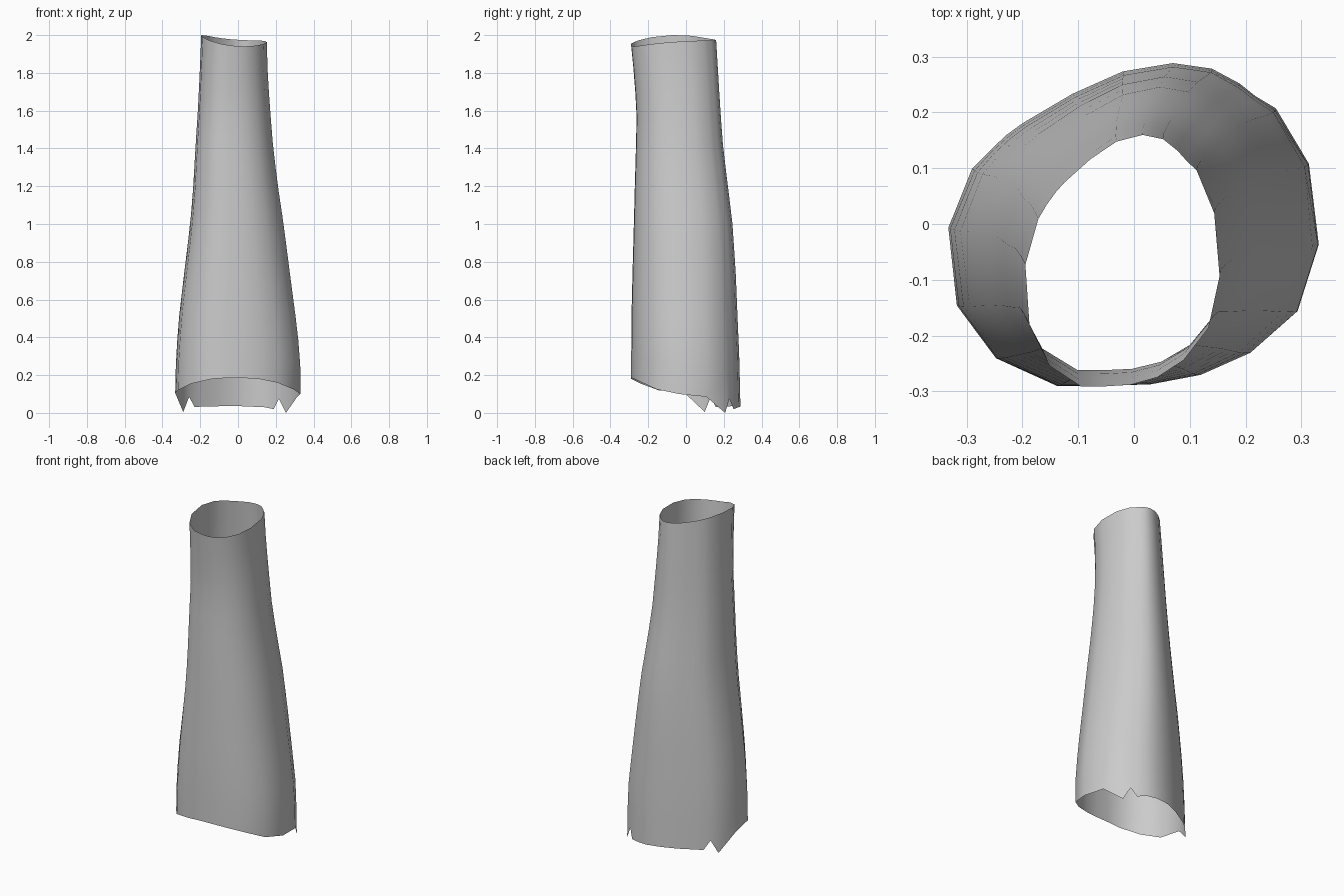
import bpy, bmesh

# Hem outline: x, y, z of the ragged lower edge, counter-clockwise from the right
HEM = [
    (0.333, -0.035, 0.10), (0.315, 0.11, 0.085), (0.255, 0.208, 0.0),
    (0.218, 0.232, 0.075), (0.19, 0.253, 0.02), (0.14, 0.28, 0.03),
    (0.07, 0.29, 0.033), (-0.02, 0.275, 0.037), (-0.11, 0.235, 0.035),
    (-0.20, 0.182, 0.033), (-0.23, 0.16, 0.03), (-0.26, 0.133, 0.085),
    (-0.29, 0.10, 0.005), (-0.335, -0.005, 0.105), (-0.32, -0.145, 0.12),
    (-0.25, -0.24, 0.155), (-0.14, -0.29, 0.18), (-0.055, -0.29, 0.185),
    (0.03, -0.287, 0.185), (0.12, -0.27, 0.178), (0.21, -0.23, 0.16),
    (0.295, -0.155, 0.125),
]

# Silhouette by height: z, left x, right x, front y, back y
PROFILE = [
    (0.0, -0.334, 0.333, -0.29, 0.289),
    (0.3, -0.327, 0.33, -0.29, 0.282),
    (0.5, -0.312, 0.307, -0.289, 0.273),
    (0.75, -0.283, 0.274, -0.283, 0.263),
    (1.0, -0.252, 0.242, -0.276, 0.246),
    (1.2, -0.236, 0.212, -0.271, 0.222),
    (1.4, -0.225, 0.187, -0.265, 0.197),
    (1.6, -0.212, 0.171, -0.261, 0.182),
    (1.8, -0.202, 0.157, -0.276, 0.170),
    (2.0, -0.194, 0.153, -0.296, 0.158),
]


def extents(z):
    """Linear lookup of the silhouette at height z."""
    for a, b in zip(PROFILE, PROFILE[1:]):
        if z <= b[0]:
            t = (z - a[0]) / (b[0] - a[0])
            return [p + (q - p) * t for p, q in zip(a[1:], b[1:])]
    return PROFILE[-1][1:]


def top_height(u, v):
    """Wavy upper rim: high on the left, dipping at the front."""
    return 1.96 - 0.018 * u + 0.017 * v + 0.022 * u * u


# Tapered open tube, one ring per row
bm = bmesh.new()
rings = []
ROWS = 14
for row in range(ROWS + 1):
    t = row / ROWS
    ring = []
    for x, y, zb in HEM:
        u, v = x / 0.334, y / 0.29
        low = zb if row == 0 else 0.11 - 0.075 * v
        z = low + (top_height(u, v) - low) * t
        left, right, front, back = extents(z)
        px = (left + right) / 2 + u * (right - left) / 2
        py = (front + back) / 2 + v * (back - front) / 2
        ring.append(bm.verts.new((px, py, z)))
    rings.append(ring)

n = len(HEM)
for lower, upper in zip(rings, rings[1:]):
    for i in range(n):
        j = (i + 1) % n
        face = bm.faces.new((lower[i], lower[j], upper[j], upper[i]))
        face.smooth = True

mesh = bpy.data.meshes.new("sleeve_tube")
bm.to_mesh(mesh)
bm.free()
bpy.context.collection.objects.link(bpy.data.objects.new("sleeve_tube", mesh))
